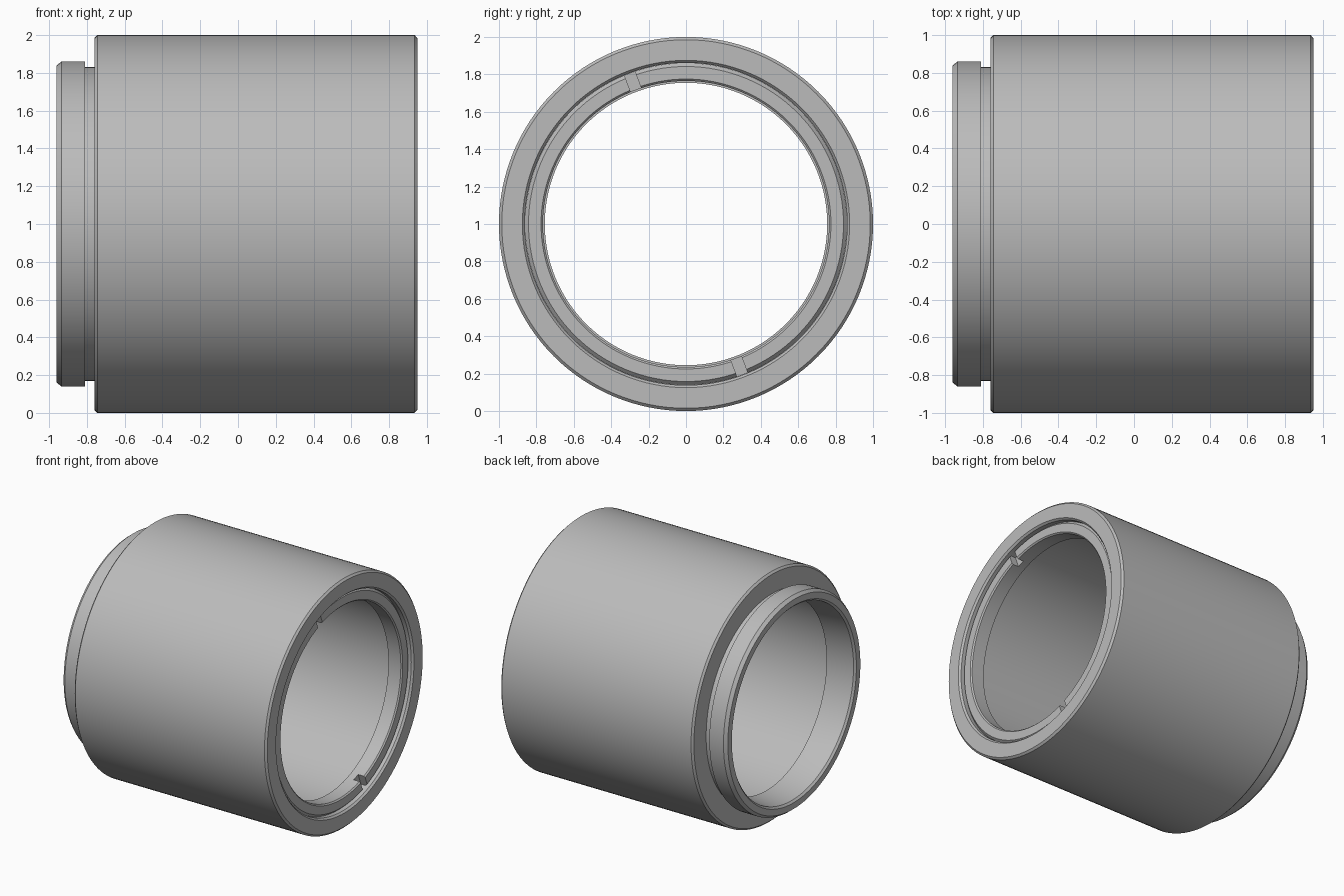
import bpy, bmesh, math
from mathutils import Matrix, Vector

cube = bpy.data.objects.get("Cube")
if cube:
    bpy.data.objects.remove(cube, do_unlink=True)

SIDES = 128
SLOT_TILT = math.radians(20.5)

metal = bpy.data.materials.new("grey metal")
metal.use_nodes = True
grey = (0.5, 0.5, 0.5, 1)
metal.diffuse_color = grey
metal.node_tree.nodes["Principled BSDF"].inputs["Base Color"].default_value = grey


def finish(name, bm):
    bmesh.ops.recalc_face_normals(bm, faces=bm.faces)
    mesh = bpy.data.meshes.new(name)
    bm.to_mesh(mesh)
    bm.free()
    mesh.materials.append(metal)
    obj = bpy.data.objects.new(name, mesh)
    bpy.context.collection.objects.link(obj)
    return obj


def lathe(name, profile):
    """Turn a closed (x, radius) profile around the horizontal axis."""
    bm = bmesh.new()
    rings = []
    for i in range(SIDES):
        a = math.tau * i / SIDES
        rings.append([bm.verts.new((x, r * math.sin(a), 1 + r * math.cos(a)))
                      for x, r in profile])
    n = len(profile)
    for i in range(SIDES):
        here, there = rings[i], rings[(i + 1) % SIDES]
        for j in range(n):
            k = (j + 1) % n
            bm.faces.new((here[j], here[k], there[k], there[j]))
    return finish(name, bm)


def smooth(obj):
    bpy.ops.object.select_all(action="DESELECT")
    obj.select_set(True)
    bpy.context.view_layer.objects.active = obj
    bpy.ops.object.shade_smooth_by_angle(angle=math.radians(25))


# Tube with chamfered rims, relief neck, collar and inner lip
tube = lathe("tube_body", [
    (0.95, 0.985), (0.935, 1.0), (-0.745, 1.0), (-0.76, 0.985),
    (-0.76, 0.83), (-0.81, 0.83), (-0.81, 0.86), (-0.935, 0.86),
    (-0.96, 0.84), (-0.96, 0.79), (-0.945, 0.775), (-0.73, 0.755),
    (-0.72, 0.755), (-0.72, 0.862), (0.935, 0.862), (0.95, 0.875)])

# Retaining ring seated just inside the open end
ring = lathe("retaining_ring", [
    (0.91, 0.765), (0.92, 0.775), (0.92, 0.842), (0.90, 0.861),
    (0.80, 0.861), (0.80, 0.765)])

# Two spanner slots cut across the ring face
bm = bmesh.new()
turn = Matrix.Rotation(SLOT_TILT, 4, "X")
for side in (-1, 1):
    place = (Matrix.Translation((0, 0, 1)) @ turn
             @ Matrix.Translation((0.92, 0, side * 0.81))
             @ Matrix.Diagonal((0.12, 0.06, 0.2, 1)))
    bmesh.ops.create_cube(bm, size=1, matrix=place)
cutter = finish("slot_cutter", bm)
cutter.hide_render = True
cutter.hide_set(True)
cut = ring.modifiers.new("Slots", "BOOLEAN")
cut.operation = "DIFFERENCE"
cut.solver = "EXACT"
cut.object = cutter

smooth(tube)
smooth(ring)
